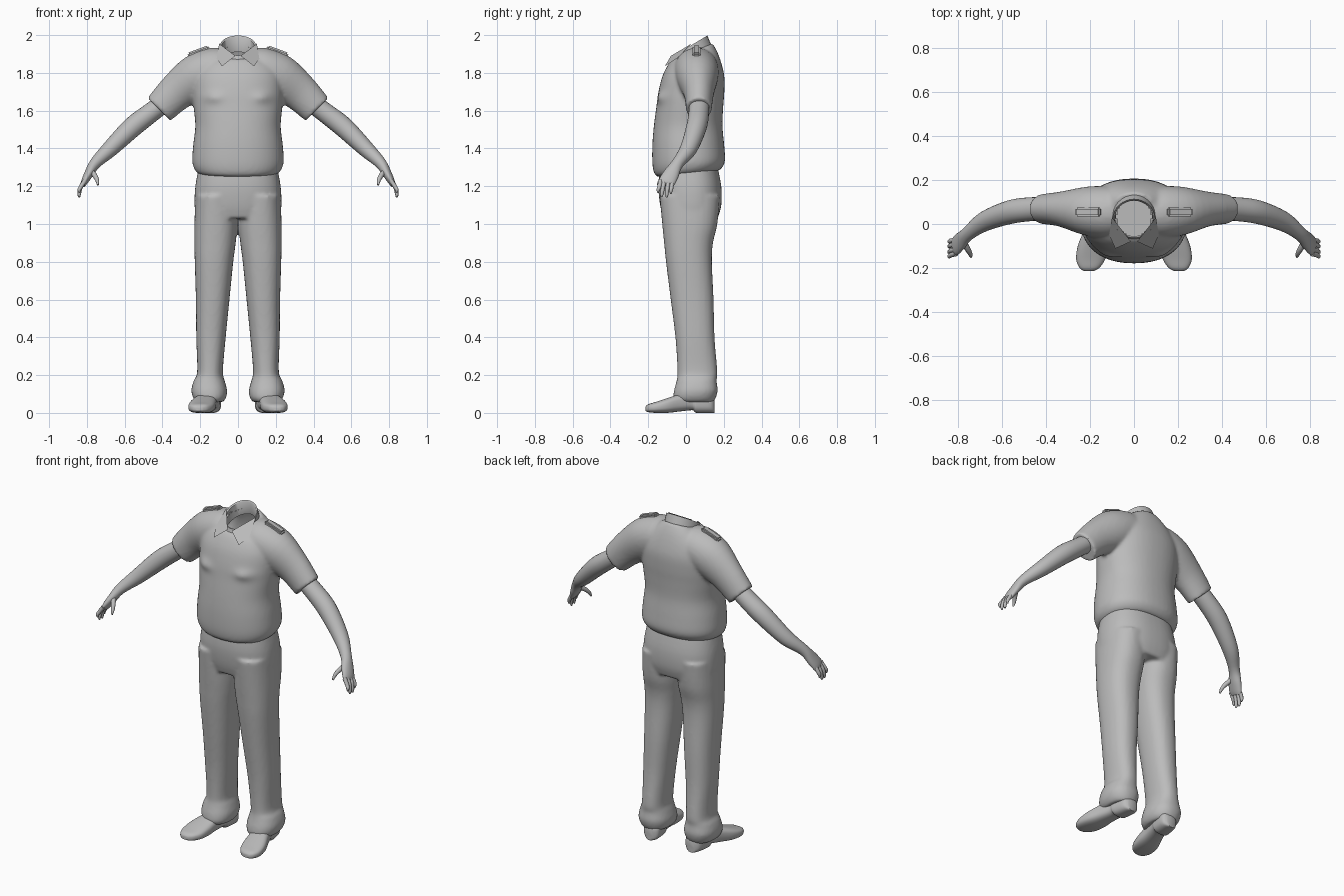
import bpy, bmesh, math
from mathutils import Vector

cube = bpy.data.objects.get("Cube")
if cube:
    bpy.data.objects.remove(cube, do_unlink=True)

grey = bpy.data.materials.new("plain_grey")
grey.use_nodes = True
grey.diffuse_color = (0.5, 0.5, 0.5, 1)
grey.node_tree.nodes["Principled BSDF"].inputs["Base Color"].default_value = (0.5, 0.5, 0.5, 1)


def spline(a, b, c, d, t):
    return b + 0.5 * t * (c - a + t * (2 * a - 5 * b + 4 * c - d + t * (3 * (b - c) + d - a)))


def loft(bm, rings, side=1, sides=32, steps=4, power=2.0, closed=False):
    """Skin smoothly through rings, each given as centre and two half-axes."""
    dense, n = [], len(rings)
    for i in range(n - 1):
        four = [rings[max(0, min(n - 1, i + k))] for k in (-1, 0, 1, 2)]
        for s in range(steps):
            dense.append([spline(*[r[j] for r in four], s / steps) for j in range(3)])
    dense.append(rings[-1])
    loops = []
    for c, u, v in dense:
        loop = []
        for k in range(sides):
            a = 2 * math.pi * k / sides
            cu, sv = math.cos(a), math.sin(a)
            p = c + u * math.copysign(abs(cu) ** (2 / power), cu) + v * math.copysign(abs(sv) ** (2 / power), sv)
            loop.append(bm.verts.new((p.x * side, p.y, p.z)))
        loops.append(loop)
    pairs = list(zip(loops, loops[1:])) + ([(loops[-1], loops[0])] if closed else [])
    for a, b in pairs:
        for k in range(sides):
            m = (k + 1) % sides
            bm.faces.new((a[k], a[m], b[m], b[k]))
    if not closed:
        bm.faces.new(loops[0])
        bm.faces.new(loops[-1])


def level(z, x0, x1, y0, y1, tilt=0.0):
    """Level ring between x and y limits, tilted up toward the back."""
    cy, ry = (y0 + y1) / 2, (y1 - y0) / 2
    return (Vector(((x0 + x1) / 2, cy, z + tilt * cy)), Vector(((x1 - x0) / 2, 0, 0)), Vector((0, ry, tilt * ry)))


def limb(path):
    """Rings across a path of (x, y, z, thickness, breadth)."""
    pts, rings = [Vector(p[:3]) for p in path], []
    for i, p in enumerate(path):
        t = (pts[min(i + 1, len(pts) - 1)] - pts[max(i - 1, 0)]).normalized()
        u = Vector((0, 1, 0)).cross(t).normalized()
        rings.append((pts[i], u * p[3], t.cross(u) * p[4]))
    return rings


def finish(name, bm, angle=50):
    bmesh.ops.recalc_face_normals(bm, faces=bm.faces)
    me = bpy.data.meshes.new(name)
    bm.to_mesh(me)
    bm.free()
    ob = bpy.data.objects.new(name, me)
    bpy.context.collection.objects.link(ob)
    me.materials.append(grey)
    bpy.ops.object.select_all(action="DESELECT")
    ob.select_set(True)
    bpy.context.view_layer.objects.active = ob
    bpy.ops.object.shade_smooth_by_angle(angle=math.radians(angle))
    return ob


def fuse(bm, voxel, rounds):
    """Merge overlapping volumes into one softened skin."""
    ob = finish("fuse_helper", bm)
    ob.modifiers.clear()
    mod = ob.modifiers.new("Fuse", "REMESH")
    mod.mode, mod.voxel_size = "VOXEL", voxel
    mod = ob.modifiers.new("Soften", "SMOOTH")
    mod.factor, mod.iterations = 0.5, rounds
    me = bpy.data.meshes.new_from_object(ob.evaluated_get(bpy.context.evaluated_depsgraph_get()))
    bpy.data.objects.remove(ob, do_unlink=True)
    out = bmesh.new()
    out.from_mesh(me)
    bpy.data.meshes.remove(me)
    return out


SIDES = ((1, "left"), (-1, "right"))

# Shirt: torso and short sleeves
bm = bmesh.new()
torso = [(1.265, .205, -.15, .175, .1), (1.285, .228, -.168, .195, .1), (1.33, .242, -.178, .207, .05),
         (1.42, .237, -.178, .202, 0), (1.52, .226, -.17, .193, 0), (1.62, .235, -.157, .197, 0),
         (1.70, .24, -.146, .203, 0), (1.78, .235, -.126, .203, 0), (1.84, .205, -.1, .188, .05),
         (1.88, .15, -.08, .165, .2), (1.90, .105, -.07, .14, .4)]
loft(bm, [level(z, -w, w, a, b, t) for z, w, a, b, t in torso], sides=48, power=2.25)
sleeve = [(.06, .055, 1.815, .115, .11), (.13, .055, 1.815, .118, .118), (.22, .06, 1.775, .122, .11),
          (.33, .068, 1.695, .1, .08), (.418, .068, 1.607, .086, .068)]
for s, _ in SIDES:
    loft(bm, limb(sleeve), s)
bm = fuse(bm, .01, 5)
for v in bm.verts:  # breast pocket bulges
    if v.co.y < -.05:
        v.co.y -= .014 * math.exp(-((abs(v.co.x) - .13) / .05) ** 2 - ((v.co.z - 1.67) / .03) ** 2)
neck = [f for f in bm.faces for c in [f.calc_center_median()]
        if c.z > 1.8 and (c.x / .08) ** 2 + ((c.y - .03) / .088) ** 2 < 1]
bmesh.ops.delete(bm, geom=neck, context="FACES")
finish("shirt", bm)

# Collar band, open at the top
bm = bmesh.new()
loft(bm, [level(1.85, -.083, .083, -.068, .122, .5), level(1.925, -.087, .087, -.055, .106, .6),
          level(1.93, -.095, .095, -.062, .113, .6), level(1.86, -.105, .105, -.085, .142, .48)],
     steps=1, closed=True)
finish("collar_band", bm)

# Collar points
for s, side in SIDES:
    bm = bmesh.new()
    flap = [(.1, .03, 1.955), (.014, -.08, 1.89), (.085, -.112, 1.835), (.113, -.05, 1.875)]
    bm.faces.new([bm.verts.new((x * s, y, z)) for x, y, z in flap])
    bmesh.ops.solidify(bm, geom=bm.faces[:], thickness=.008)
    finish(side + "_collar_point", bm, 30)

# Shoulder straps
for s, side in SIDES:
    bm = bmesh.new()
    bmesh.ops.create_cube(bm, size=1)
    for v in bm.verts:
        v.co = Vector((v.co.x * .12, v.co.y * .042, v.co.z * .03))
    bmesh.ops.bevel(bm, geom=bm.edges[:], offset=.008, segments=2, affect="EDGES")
    ob = finish(side + "_shoulder_strap", bm, 40)
    ob.location = (.208 * s, .055, 1.912)
    ob.rotation_euler.y = math.radians(20) * s

# Trousers: pelvis and two legs with loose cuffs
bm = bmesh.new()
pelvis = [(1.31, .205, -.135, .165), (1.2, .226, -.146, .187), (1.1, .23, -.137, .187), (1.03, .222, -.118, .168)]
loft(bm, [level(z, -w, w, a, b) for z, w, a, b in pelvis], sides=48, power=2.4)
leg = [(1.15, .005, .225, -.14, .18), (1.0, .003, .231, -.126, .166), (.9, .012, .231, -.116, .143),
       (.8, .025, .229, -.106, .137), (.6, .045, .223, -.081, .146), (.4, .065, .221, -.056, .151),
       (.22, .08, .216, -.045, .166), (.17, .07, .235, -.05, .162), (.12, .058, .247, -.063, .168),
       (.08, .063, .238, -.067, .158), (.058, .08, .22, -.055, .145)]
for s, _ in SIDES:
    loft(bm, [level(*r) for r in leg], s, power=2.3)
finish("trousers", fuse(bm, .01, 4))

# Shoes, lofted from heel to toe as (y, x, half width, bottom, top)
shoe = [(.152, .14, .025, 0, .07), (.13, .14, .05, 0, .1), (.055, .15, .055, 0, .11), (.035, .152, .052, .014, .11),
        (-.03, .17, .058, .008, .1), (-.1, .187, .069, 0, .078), (-.16, .197, .066, 0, .058),
        (-.2, .203, .045, .004, .046), (-.215, .206, .02, .01, .033)]
for s, side in SIDES:
    bm = bmesh.new()
    loft(bm, [(Vector((x, y, (a + b) / 2)), Vector((w, 0, 0)), Vector((0, 0, (b - a) / 2)))
              for y, x, w, a, b in shoe], s, power=2.8)
    finish(side + "_shoe", bm)

# Arms with palms, fingers and thumbs
arm = [(.36, .07, 1.665, .05, .052), (.46, .068, 1.59, .052, .054), (.56, .055, 1.512, .054, .054),
       (.68, .012, 1.395, .043, .045), (.757, -.045, 1.32, .03, .032), (.79, -.078, 1.265, .024, .042),
       (.812, -.1, 1.225, .018, .044), (.82, -.106, 1.205, .01, .036)]
tips = [(-.135, -.148, 1.165), (-.115, -.128, 1.142), (-.093, -.102, 1.14), (-.073, -.08, 1.16)]
thumb = [(.78, -.075, 1.285, .014, .016), (.757, -.115, 1.255, .013, .013),
         (.745, -.137, 1.23, .01, .01), (.742, -.15, 1.207, .005, .005)]
for s, side in SIDES:
    bm = bmesh.new()
    loft(bm, limb(arm), s, sides=24)
    for y0, y1, z in tips:
        finger = [(.81, y0, 1.23, .012, .012), (.833, (y0 + y1) / 2, 1.195, .011, .011),
                  (.841, y1, z + .015, .009, .009), (.84, y1, z, .004, .004)]
        loft(bm, limb(finger), s, sides=10, steps=3)
    loft(bm, limb(thumb), s, sides=10, steps=3)
    finish(side + "_arm", bm, 60)
